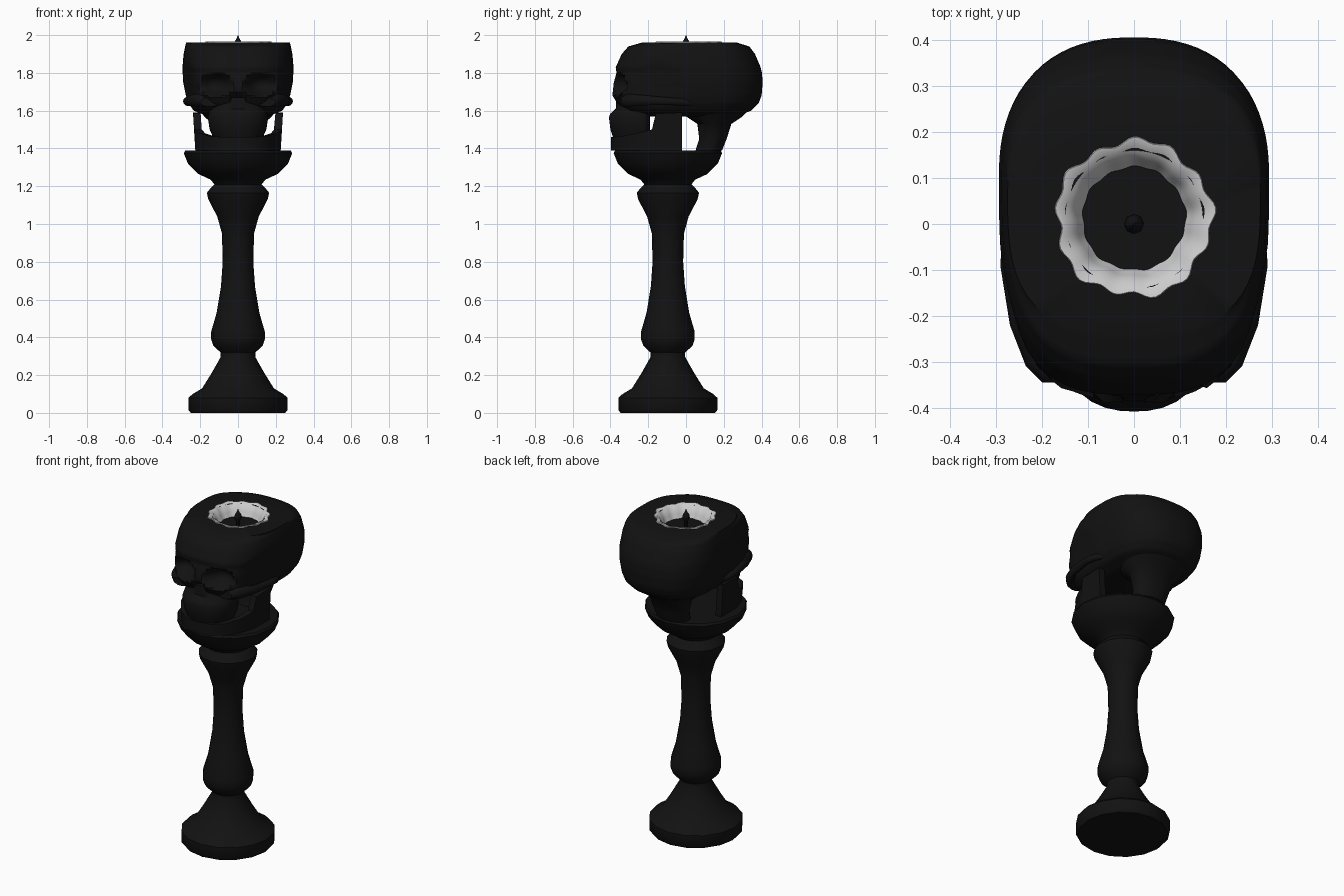
import bpy, bmesh, math
from mathutils import Vector

if "Cube" in bpy.data.objects:
    bpy.data.objects.remove(bpy.data.objects["Cube"])

black = bpy.data.materials.new("black")
black.diffuse_color = (0.006, 0.006, 0.006, 1)
black.use_nodes = True
black.node_tree.nodes["Principled BSDF"].inputs["Base Color"].default_value = black.diffuse_color
white = bpy.data.materials.new("white_wax")
white.diffuse_color = (0.8, 0.8, 0.8, 1)
white.use_nodes = True
white.node_tree.nodes["Principled BSDF"].inputs["Base Color"].default_value = white.diffuse_color


def loft(name, rings, mat=black, cap_start=True, cap_end=True, angle=40):
    """Skin a list of equal-length closed rings."""
    bm = bmesh.new()
    vs = [[bm.verts.new(p) for p in r] for r in rings]
    n = len(rings[0])
    for a, b in zip(vs, vs[1:]):
        for i in range(n):
            j = (i + 1) % n
            bm.faces.new((a[i], a[j], b[j], b[i]))
    if cap_start:
        bm.faces.new(vs[0][::-1])
    if cap_end:
        bm.faces.new(vs[-1])
    if cap_start and cap_end:
        bmesh.ops.recalc_face_normals(bm, faces=bm.faces)
    me = bpy.data.meshes.new(name)
    bm.to_mesh(me)
    bm.free()
    me.materials.append(mat)
    ob = bpy.data.objects.new(name, me)
    bpy.context.collection.objects.link(ob)
    bpy.ops.object.select_all(action='DESELECT')
    ob.select_set(True)
    bpy.context.view_layer.objects.active = ob
    bpy.ops.object.shade_smooth_by_angle(angle=math.radians(angle))
    return ob


def circle(r, z, n, cy=0.0):
    return [(r * math.cos(2 * math.pi * i / n), cy + r * math.sin(2 * math.pi * i / n), z)
            for i in range(n)]


def outline(z, w, yf, yb, yc, n, ef=3.0, eb=2.4):
    """Superellipse: squarer at the front, rounder at the back."""
    pts = []
    for i in range(n):
        a = 2 * math.pi * i / n
        c, s = math.cos(a), math.sin(a)
        e = eb if s > 0 else ef
        k = (abs(c) ** e + abs(s) ** e) ** (-1 / e)
        pts.append((w * c * k, yc + s * k * ((yb - yc) if s > 0 else (yc - yf)), z))
    return pts


# turned pedestal with drip plate
profile = [(.25, 0), (.262, .015), (.262, .08), (.24, .1), (.19, .13), (.14, .21), (.092, .295),
           (.092, .32), (.13, .355), (.142, .39), (.142, .43), (.113, .53), (.09, .67), (.081, .8),
           (.085, .95), (.11, 1.04), (.157, 1.13), (.165, 1.165), (.145, 1.19), (.125, 1.21),
           (.145, 1.235), (.21, 1.265), (.265, 1.32), (.287, 1.375), (.28, 1.388), (.2, 1.388)]
loft("pedestal", [circle(r, z, 16, -.096) for r, z in profile])

# cranium, with eye sockets, nose hollow and temples pressed in
keys = [(1.57, .16, -.22, .27), (1.60, .235, -.33, .345), (1.64, .262, -.365, .385),
        (1.68, .276, -.39, .40), (1.75, .29, -.382, .406), (1.80, .293, -.368, .402),
        (1.83, .294, -.372, .395), (1.90, .288, -.34, .365), (1.94, .28, -.305, .335),
        (1.96, .275, -.235, .27)]
N = 80


def bump(dx, dz):
    return max(0, 1 - dx * dx - dz * dz) ** .7


def carve(p):
    x, y, z = p
    if y < -.2:
        y += .09 * bump((abs(x) - .115) / .08, (z - 1.735) / .062)
        y += .05 * bump(x / .04, (z - 1.65) / .05)
    if y < 0:
        x *= 1 - .07 * bump((y + .16) / .15, (z - 1.74) / .12)
    return (x, y, z)


rings = []
for a, b in zip(keys, keys[1:]):
    for k in range(4):
        z, w, yf, yb = (u + (v - u) * k / 4 for u, v in zip(a, b))
        rings.append([carve(p) for p in outline(z, w, yf, yb, .1, N)])
z, w, yf, yb = keys[-1]
rings.append(outline(z, w, yf, yb, .06, N))
rings += [circle(.15, 1.96, N, .01), circle(.14, 1.885, N, .01)]   # candle well
loft("cranium", rings)

# skull base standing on the plate
loft("skull_base", [outline(z, w, f, b, (f + b) / 2, 24, 2.2, 2.2) for z, w, f, b in
                    [(1.388, .10, .05, .19), (1.45, .11, .07, .215), (1.53, .135, .06, .24),
                     (1.57, .18, .0, .30), (1.61, .2, -.02, .34)]])

# upper jaw
loft("upper_jaw", [outline(z, w, f, -.19, -.25, 32, 2.3, 4) for z, w, f in
                   [(1.455, .13, -.385), (1.50, .15, -.40), (1.565, .16, -.408),
                    (1.585, .155, -.40), (1.61, .15, -.372), (1.67, .13, -.37)]])

# lower jaw: horseshoe with a tall branch at each end
half = [(.238, -.02, 1.59), (.238, -.16, 1.585), (.232, -.18, 1.50), (.205, -.26, 1.48),
        (.15, -.34, 1.465), (.08, -.385, 1.46), (0, -.398, 1.46)]
path = half + [(-x, y, t) for x, y, t in half[-2::-1]]
sections = []
for x, y, top in path:
    d = Vector((0, -.1, 0)) - Vector((x, y, 0))
    if y > -.2:
        d.y = 0
    d = d.normalized() * .04
    sections.append([(x * .95, y, 1.39), (x, y, top), (x + d.x, y + d.y, top),
                     (x * .95 + d.x, y + d.y, 1.39)])
loft("lower_jaw", sections)

# cheek arches
arch = [(.15, -.345, 1.645, .05, .025), (.205, -.31, 1.655, .03, .035), (.25, -.22, 1.655, .02, .028),
        (.272, -.09, 1.65, .019, .021), (.268, -.02, 1.645, .018, .02), (.24, .04, 1.64, .015, .018)]
for side, s in (("left", -1), ("right", 1)):
    loft("cheek_arch_" + side,
         [[(s * (x + rx * math.cos(i * math.pi / 5)), y, z + rz * math.sin(i * math.pi / 5))
           for i in range(10)] for x, y, z, rx, rz in arch])

# melted wax rim lining the well
M = 96
wax = []
for r, z, wave in [(.172, 1.955, 1), (.168, 1.965, 1), (.142, 1.958, .3),
                   (.125, 1.92, .3), (.112, 1.895, .3)]:
    ring = []
    for i in range(M):
        a = 2 * math.pi * i / M
        q = r + wave * (.006 * math.sin(13 * a) + .005 * math.sin(5 * a + 1))
        ring.append((q * math.cos(a), .012 + q * math.sin(a), z))
    wax.append(ring)
loft("wax_rim", wax, white, False, False, 60)

# wick
loft("wick", [circle(r, z, 8) for r, z in
              [(.012, 1.88), (.012, 1.925), (.022, 1.945), (.018, 1.965), (.008, 1.98), (.001, 2.0)]])
